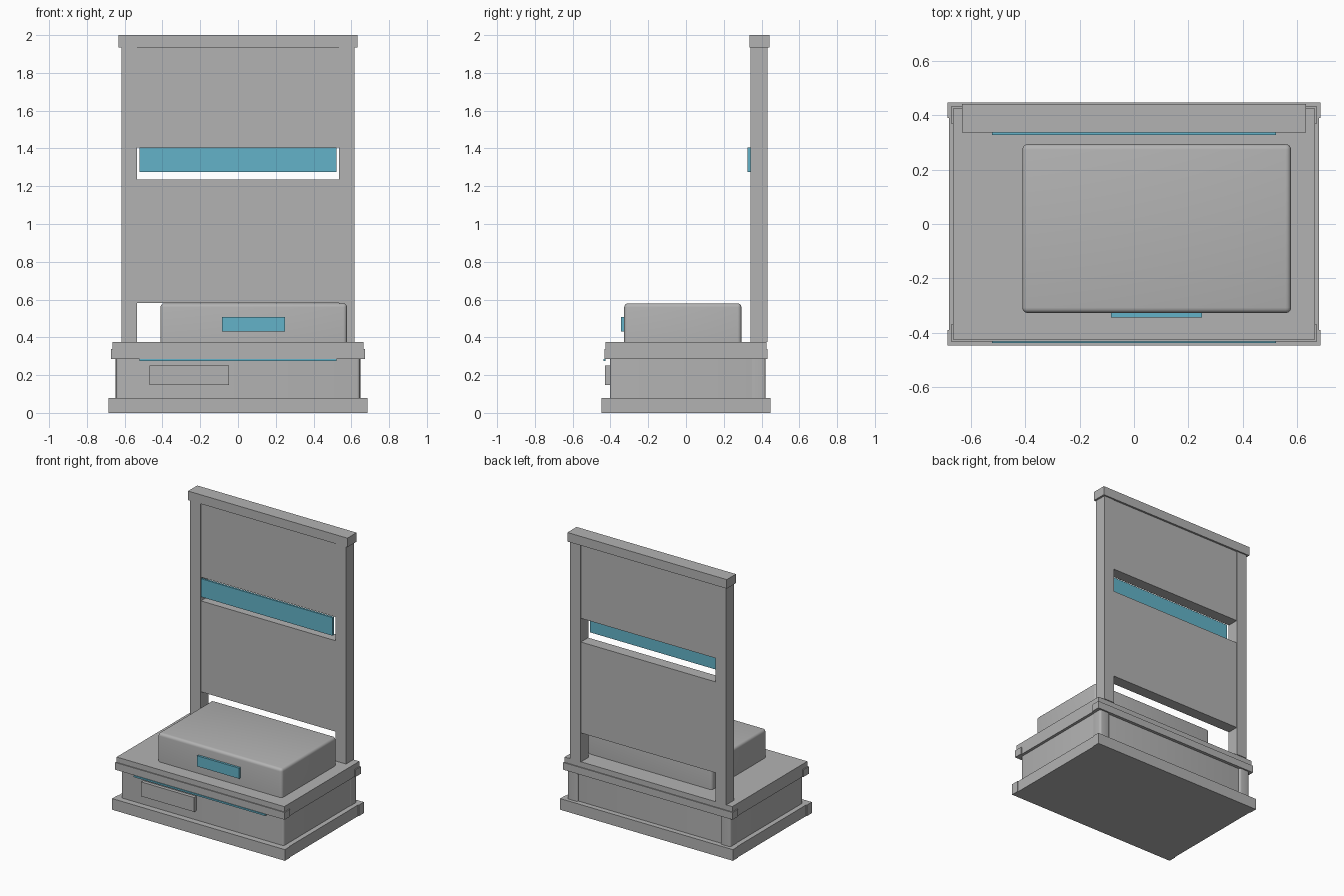
import bpy, bmesh

if "Cube" in bpy.data.objects:
    bpy.data.objects.remove(bpy.data.objects["Cube"])


def material(name, rgb):
    m = bpy.data.materials.new(name)
    m.diffuse_color = (*rgb, 1)
    m.use_nodes = True
    m.node_tree.nodes["Principled BSDF"].inputs["Base Color"].default_value = m.diffuse_color
    return m


GREY = material("warm grey", (0.45, 0.45, 0.45))
BLUE = material("sky blue", (0.125, 0.45, 0.58))


def box(name, x, y, z, mat=GREY, bevel=0, pick=None):
    """Box from (min, max) ranges; pick chooses the edges that are rounded."""
    bm = bmesh.new()
    bmesh.ops.create_cube(bm, size=1)
    for v in bm.verts:
        v.co = [r[0] if c < 0 else r[1] for c, r in zip(v.co, (x, y, z))]
    if bevel:
        edges = [e for e in bm.edges if pick(e)]
        bmesh.ops.bevel(bm, geom=edges, offset=bevel, segments=4,
                        profile=0.5, affect='EDGES')
    me = bpy.data.meshes.new(name)
    bm.to_mesh(me)
    bm.free()
    ob = bpy.data.objects.new(name, me)
    bpy.context.collection.objects.link(ob)
    me.materials.append(mat)
    if bevel:
        bpy.context.view_layer.objects.active = ob
        ob.select_set(True)
        bpy.ops.object.shade_smooth_by_angle()
        ob.select_set(False)
    return ob


def upright(e):
    return abs(e.verts[0].co.z - e.verts[1].co.z) > 0.01


def not_bottom(e):
    return max(v.co.z for v in e.verts) > 0.45


# Plinth with slightly wider front and back boards
box("plinth", (-0.68, 0.68), (-0.44, 0.44), (0, 0.08))
box("plinth_front_board", (-0.685, 0.685), (-0.447, -0.39), (0, 0.08))
box("plinth_back_board", (-0.685, 0.685), (0.39, 0.447), (0, 0.08))

# Cabinet body with rounded corners
box("cabinet", (-0.645, 0.645), (-0.403, 0.41), (0.08, 0.285), GREY, 0.015, upright)

# Worktop and its wider edge boards
box("worktop", (-0.665, 0.665), (-0.425, 0.425), (0.285, 0.375))
box("worktop_front_board", (-0.672, 0.672), (-0.432, -0.37), (0.285, 0.337))
box("worktop_back_board", (-0.672, 0.672), (0.37, 0.432), (0.285, 0.337))

# Uprights of the tall back, and the cabinet's back corner posts
for side, s in (("left", -1), ("right", 1)):
    box(side + "_upright", sorted((s * 0.535, s * 0.618)), (0.341, 0.431), (0.375, 1.935))
    box(side + "_back_post", sorted((s * 0.565, s * 0.648)), (0.34, 0.422),
        (0.08, 0.285), GREY, 0.015, upright)

# Back panels with open gaps between, and the top rail
box("lower_panel", (-0.535, 0.535), (0.345, 0.427), (0.583, 1.235))
box("upper_panel", (-0.535, 0.535), (0.345, 0.427), (1.405, 1.935))
box("top_rail", (-0.632, 0.632), (0.337, 0.441), (1.935, 2.0))

# Rounded unit on the worktop
box("top_unit", (-0.41, 0.577), (-0.327, 0.293), (0.375, 0.58), GREY, 0.02, not_bottom)

# Drawer front
box("drawer_front", (-0.468, -0.048), (-0.428, -0.403), (0.147, 0.25))

# Blue screen, light strip and display
box("screen", (-0.522, 0.522), (0.326, 0.341), (1.275, 1.405), BLUE)
box("light_strip", (-0.522, 0.522), (-0.437, -0.425), (0.274, 0.286), BLUE)
box("unit_display", (-0.085, 0.25), (-0.343, -0.327), (0.432, 0.508), BLUE)
